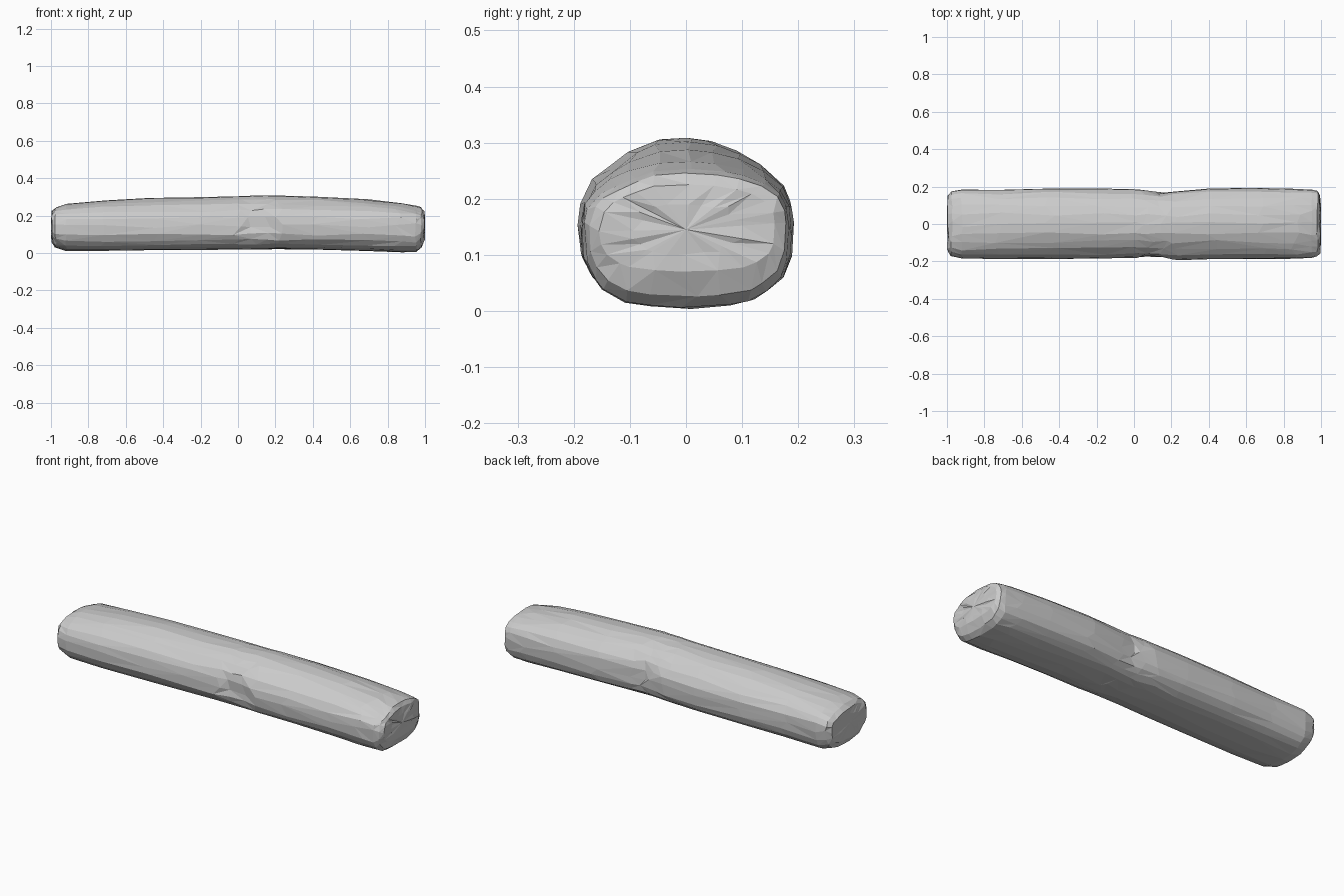
import bpy, bmesh, math, random
from mathutils import Vector

random.seed(7)
cube = bpy.data.objects.get("Cube")
if cube:
    bpy.data.objects.remove(cube, do_unlink=True)

SIDES = 24
MID = 0.15

# Stations along the trunk: x, bottom z, top z, front half width, back half width
STATIONS = [
    (-0.995, 0.06, 0.225, 0.150, 0.155), (-0.975, 0.03, 0.245, 0.172, 0.178),
    (-0.92, 0.012, 0.262, 0.183, 0.188), (-0.72, 0.011, 0.281, 0.187, 0.184),
    (-0.45, 0.014, 0.295, 0.187, 0.192), (-0.18, 0.016, 0.300, 0.186, 0.191),
    (0.00, 0.019, 0.305, 0.184, 0.187), (0.08, 0.020, 0.307, 0.183, 0.182),
    (0.15, 0.020, 0.309, 0.188, 0.176), (0.22, 0.020, 0.308, 0.193, 0.180),
    (0.42, 0.018, 0.301, 0.188, 0.194), (0.68, 0.012, 0.287, 0.186, 0.194),
    (0.86, 0.005, 0.266, 0.186, 0.191), (0.95, 0.006, 0.253, 0.182, 0.187),
    (0.98, 0.025, 0.245, 0.172, 0.180), (0.995, 0.07, 0.225, 0.155, 0.160),
]

# Knots and hollows: centre, radius along and across the trunk, depth (negative swells)
DENTS = [
    ((0.10, -0.18, 0.15), 0.09, 0.06, 0.10), ((0.02, -0.17, 0.12), 0.06, 0.04, -0.03),
    ((0.19, -0.17, 0.19), 0.05, 0.05, -0.03), ((0.15, 0.17, 0.17), 0.09, 0.07, 0.07),
    ((-0.98, 0.09, 0.24), 0.05, 0.05, 0.09), ((0.97, -0.12, 0.23), 0.06, 0.05, 0.09),
    ((-0.95, 0.16, 0.10), 0.04, 0.04, 0.06),
]


def dent_scale(p):
    total = 0
    for c, along, across, depth in DENTS:
        d = p - Vector(c)
        total += depth * math.exp(-(d.x / along) ** 2 - (d.y ** 2 + d.z ** 2) / across ** 2)
    return 1 - total


def section_point(station, angle):
    """Domed top, fuller and flatter underside, squarer towards the ends."""
    x, low, high, front, back = station
    c, s = math.cos(angle), math.sin(angle)
    power = 0.7 if s < 0 else 1 - 0.22 * abs(x) ** 4
    y = math.copysign(abs(c) ** power, c) * (back if c > 0 else front)
    z = abs(s) ** power * (high - MID if s > 0 else low - MID)
    return Vector((x, y, MID + z))


bm = bmesh.new()
rings = []
bark = [random.uniform(-0.012, 0.012) for _ in range(SIDES)]
for station in STATIONS:
    ring = []
    inner = abs(station[0]) < 0.9
    for i in range(SIDES):
        # Bark ridges drift slowly from one station to the next
        bark[i] = 0.75 * bark[i] + random.uniform(-0.009, 0.009)
        angle = math.tau * (i + random.uniform(-0.2, 0.2)) / SIDES
        p = section_point(station, angle)
        k = dent_scale(p) * (1 + bark[i])
        p.y *= k
        p.z = max(0, MID + (p.z - MID) * k)
        p.x += random.uniform(-0.03, 0.03) if inner else random.uniform(-0.005, 0.005)
        ring.append(bm.verts.new(p))
    rings.append(ring)


def bridge(a, b):
    for i in range(SIDES):
        j = (i + 1) % SIDES
        quad = (a[i], a[j], b[j], b[i])
        if random.random() < 0.5:
            quad = quad[1:] + quad[:1]
        bm.faces.new((quad[0], quad[1], quad[2]))
        bm.faces.new((quad[0], quad[2], quad[3]))


for a, b in zip(rings, rings[1:]):
    bridge(a, b)

# Slightly uneven sawn ends
for ring, side in ((rings[0], -1), (rings[-1], 1)):
    centre = Vector((side, 0, 0.145))
    inset = []
    for v in ring:
        p = v.co.lerp(centre, random.uniform(0.35, 0.5))
        p.x = side * random.uniform(0.994, 1.0)
        inset.append(bm.verts.new(p))
    bridge(ring, inset)
    tip = bm.verts.new(centre)
    for i in range(SIDES):
        bm.faces.new((inset[i], inset[(i + 1) % SIDES], tip))

bmesh.ops.recalc_face_normals(bm, faces=bm.faces)
mesh = bpy.data.meshes.new("log")
bm.to_mesh(mesh)
bm.free()

# Single plain grey
grey = bpy.data.materials.new("plain grey")
grey.use_nodes = True
colour = (0.6, 0.6, 0.6, 1)
grey.diffuse_color = colour
grey.node_tree.nodes["Principled BSDF"].inputs["Base Color"].default_value = colour
mesh.materials.append(grey)

log = bpy.data.objects.new("log", mesh)
bpy.context.scene.collection.objects.link(log)
